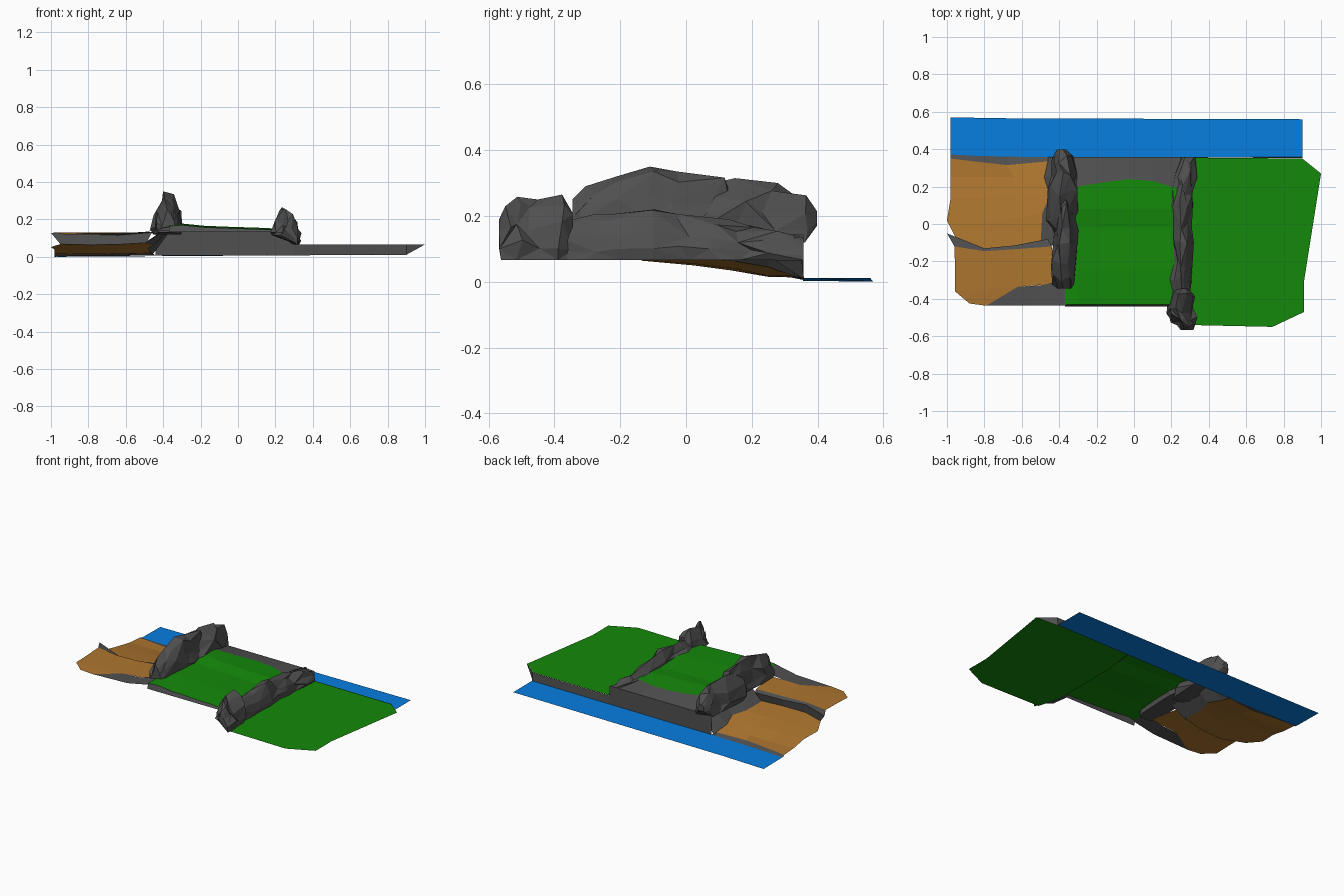
import bpy, random
random.seed(7)


def material(name, rgb):
    m = bpy.data.materials.new(name)
    m.diffuse_color = (*rgb, 1)
    return m


GRASS = material("grass", (0.007, 0.25, 0.003))
SAND = material("sand", (0.42, 0.18, 0.028))
WATER = material("water", (0.002, 0.21, 0.75))
STONE = material("stone", (0.08, 0.08, 0.08))


def mesh(name, verts, faces, mat):
    me = bpy.data.meshes.new(name)
    me.from_pydata(verts, [], faces)
    me.update()
    ob = bpy.data.objects.new(name, me)
    me.materials.append(mat)
    bpy.context.collection.objects.link(ob)
    return ob


def sheet(name, outline, mat, z=None):
    """Single flat polygon."""
    pts = [(*p, z) if z is not None else p for p in outline]
    return mesh(name, pts, [tuple(range(len(pts)))], mat)


def strip(name, rows, mat):
    """Skin between rows holding equal numbers of points."""
    n = len(rows[0])
    faces = [(r * n + i, r * n + i + 1, (r + 1) * n + i + 1, (r + 1) * n + i)
             for r in range(len(rows) - 1) for i in range(n - 1)]
    return mesh(name, [p for row in rows for p in row], faces, mat)


SECTION = [(-1, 0), (-1, .3), (-.75, .68), (-.25, 1), (.3, .96), (.8, .62), (1, .28), (.95, 0)]


def rock(name, stations, lift=0):
    """Faceted boulder lofted along y; station = (y, x centre, half width, bottom, top).
    lift raises the left foot, where the ground is higher."""
    n = len(SECTION)
    verts = []
    for k, (y, xc, hw, z0, z1) in enumerate(stations):
        end = k in (0, len(stations) - 1)
        for i, (u, v) in enumerate(SECTION):
            ju = 0 if v == 0 else random.uniform(-.24, .24)
            jv = 0 if v in (0, 1) else random.uniform(-.13, .04)
            jy = 0 if end else random.uniform(-.03, .03)
            z = z0 + (z1 - z0) * (v + jv)
            if i < 2:
                z = max(z, z0 + lift * (1 + .3 * i))
            verts.append((xc + hw * (u + ju), y + jy, z))
    faces = []
    for k in range(len(stations) - 1):
        for i in range(n):
            a, b = k * n + i, k * n + (i + 1) % n
            c, d = b + n, a + n
            faces += [(a, b, c), (a, c, d)] if (k + i) % 2 else [(a, b, d), (b, c, d)]
    faces += [tuple(range(n))[::-1], tuple(range(len(verts) - n, len(verts)))]
    return mesh(name, verts, faces, STONE)


# Water along the back
sheet("water", [(-.98, .355, .003), (.90, .355, .012), (.90, .56, .012),
                (-.66, .565, .004), (-.98, .57, 0)], WATER)

# Low meadow on the right and its bank
sheet("right_meadow", [(.30, -.54), (.74, -.55), (.91, -.47), (.91, -.30), (1, .27),
                       (.90, .35), (.30, .355), (.26, .1), (.26, -.4)], GRASS, .066)
strip("right_bank", [[(.30, .357, .066), (.90, .352, .066), (1, .27, .066)],
                     [(.30, .358, .008), (.90, .358, .011), (.90, .352, .011)]], STONE)

# Raised middle meadow, gently sloping to the right
XS = [-.37, -.30, -.18, -.03, .10, .23]
ZS = [.172, .178, .166, .160, .156, .150]
BACK = [.17, .20, .22, .24, .23, .19]
rows = [[(x, -.43, z - .008) for x, z in zip(XS, ZS)],
        [(x, -.24, z - .004) for x, z in zip(XS, ZS)],
        [(x, -.02, z - .010) for x, z in zip(XS, ZS)],
        [(x, .08, z) for x, z in zip(XS, ZS)],
        [(x, y, z - .008) for x, y, z in zip(XS, BACK, ZS)]]
strip("middle_meadow", rows, GRASS)
strip("middle_front_lip", [rows[0], [(x, -.44, .132) for x in XS]], STONE)

# Rocky ledge and cliff behind the middle meadow
EDGE = [-.44, -.34, -.18, -.03, .10, .32]
strip("back_ledge", [rows[-1], [(x, .357, .132) for x in EDGE]], STONE)
strip("back_cliff", [[(x, .357, .132) for x in EDGE],
                     [(x, .358, .007) for x in EDGE]], STONE)

# Sandy beach dropping towards the water
SHORE = [(-.98, .35, .012), (-.86, .335, .013), (-.68, .315, .014), (-.46, .335, .020)]
FOOT = [(-.95, -.08, .068), (-.80, -.135, .064), (-.64, -.13, .066), (-.49, -.10, .075)]
strip("beach", [FOOT,
    [(-1, .02, .052), (-.80, .02, .050), (-.64, .03, .054), (-.49, .06, .070)],
    [(-.98, .14, .038), (-.80, .14, .034), (-.64, .16, .038), (-.45, .15, .062)],
    [(-.98, .25, .018), (-.80, .25, .015), (-.64, .25, .018), (-.48, .25, .045)],
    SHORE], SAND)
strip("shore_stones", [SHORE,
    [(-.98, .372, .003), (-.86, .365, .004), (-.66, .36, .005), (-.44, .358, .007)]], STONE)

# Flat sandy terrace at the front left, with a stone step down to the beach
TERRACE = [(-.96, -.12, .130), (-.80, -.145, .129), (-.64, -.135, .129), (-.44, -.12, .132)]
FRONT = [(-.957, -.36, .122), (-.80, -.35, .124), (-.62, -.335, .126), (-.41, -.32, .135)]
strip("terrace", [TERRACE,
    [(-.957, -.24, .126), (-.80, -.24, .127), (-.62, -.25, .128), (-.42, -.25, .134)],
    FRONT], SAND)
CORNER = (-.79, -.437, .119)
sheet("terrace_corner", [FRONT[0], (-.88, -.425, .118), CORNER, FRONT[2], FRONT[1]], SAND)
sheet("terrace_slope", [CORNER, (-.52, -.437, .128), (-.50, -.328, .130), FRONT[2]], STONE)
sheet("terrace_bank", [(-.52, -.437, .128), (-.36, -.437, .160), (-.36, -.30, .166),
                       (-.50, -.328, .130)], STONE)
strip("stone_step", [TERRACE,
    [(-1, -.05, .128), (-.80, -.13, .120), (-.64, -.115, .115), (-.46, -.08, .13)],
    FOOT], STONE)

# Bank between the beach and the left rock wall
strip("beach_bank", [
    [(-.50, -.11, .075), (-.49, .06, .070), (-.45, .15, .062), (-.48, .25, .045),
     (-.46, .357, .007)],
    [(-.36, -.12, .165), (-.36, .06, .165), (-.36, .15, .165), (-.36, .25, .15),
     (-.37, .357, .132)]], STONE)

# Tall rock wall on the left: front and back boulders
rock("left_rock_front", [
    (-.345, -.37, .035, .14, .25), (-.30, -.375, .060, .14, .29), (-.20, -.375, .065, .14, .32),
    (-.12, -.37, .065, .14, .35), (-.02, -.365, .060, .14, .335), (.09, -.37, .045, .14, .32),
    (.14, -.38, .025, .14, .25)])
rock("left_rock_back", [
    (-.04, -.385, .045, .13, .24), (.04, -.385, .070, .12, .29), (.17, -.38, .075, .12, .315),
    (.26, -.37, .072, .12, .30), (.345, -.38, .060, .12, .265), (.398, -.39, .022, .17, .215)])

# Lower rock wall on the right, ending in a boulder at the front
rock("right_rock_wall", [
    (-.38, .26, .040, .066, .18), (-.30, .255, .055, .066, .205), (-.20, .26, .048, .066, .205),
    (-.10, .26, .055, .066, .22), (.0, .255, .048, .066, .205), (.10, .26, .058, .066, .19),
    (.18, .265, .048, .066, .165), (.26, .27, .058, .066, .16), (.357, .29, .040, .066, .135)],
    lift=.06)
rock("right_rock_boulder", [
    (-.568, .275, .025, .10, .19), (-.54, .275, .045, .066, .23), (-.50, .26, .065, .066, .258),
    (-.45, .25, .070, .066, .25), (-.39, .26, .058, .066, .265), (-.345, .26, .035, .066, .21)],
    lift=.05)
